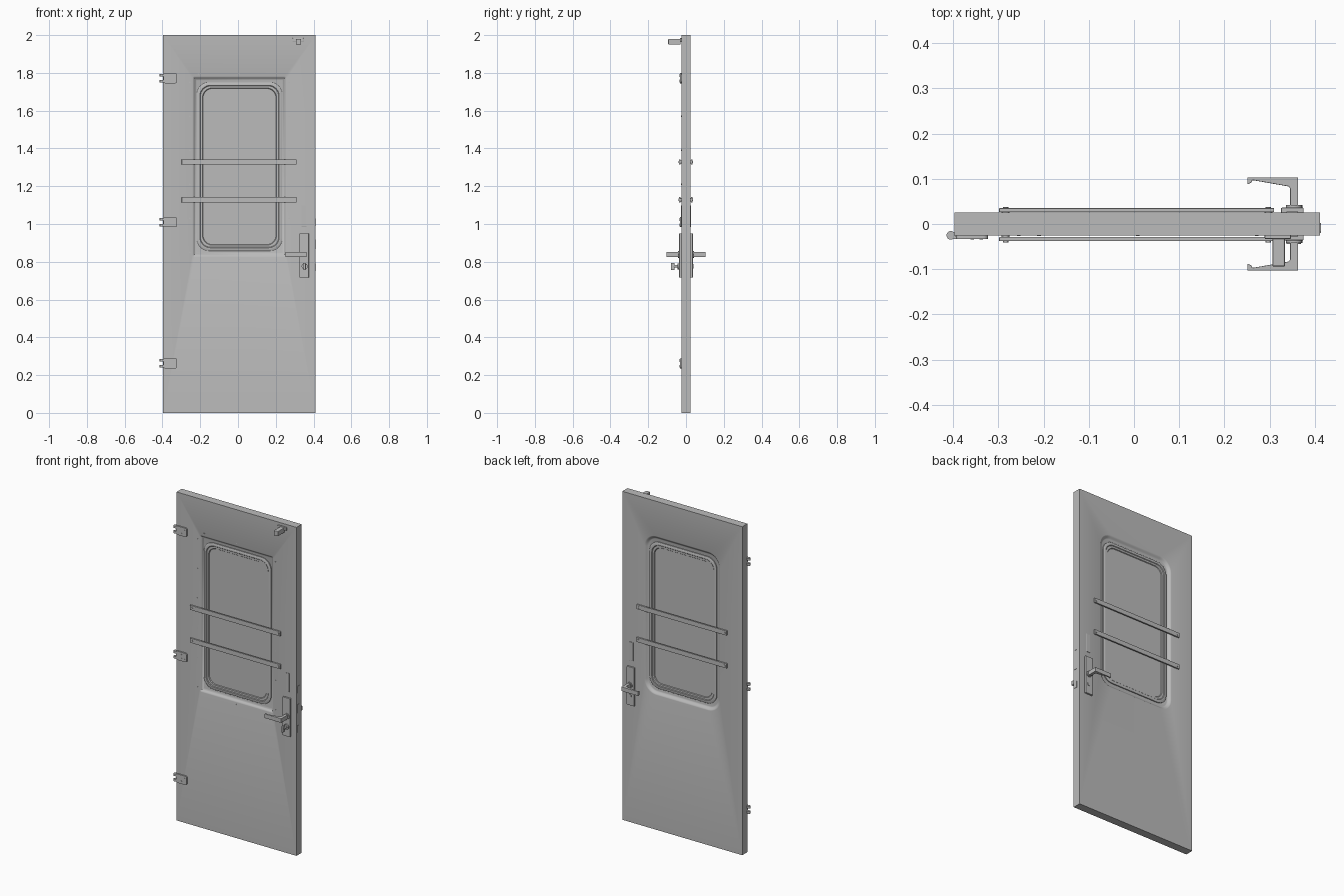
import bpy, bmesh, math
from mathutils import Vector

cube = bpy.data.objects.get("Cube")
if cube:
    bpy.data.objects.remove(cube, do_unlink=True)

# Single flat colour
grey = bpy.data.materials.new("light_grey")
grey.use_nodes = True
grey.diffuse_color = (0.5, 0.5, 0.5, 1)
grey.node_tree.nodes["Principled BSDF"].inputs["Base Color"].default_value = grey.diffuse_color

CX, CZ = 0.008, 1.304    # window centre
FACE = 0.025             # half thickness of the door


def finish(name, bm, smooth=False, bevel=0):
    bmesh.ops.remove_doubles(bm, verts=bm.verts, dist=1e-5)
    bmesh.ops.recalc_face_normals(bm, faces=bm.faces)
    mesh = bpy.data.meshes.new(name)
    bm.to_mesh(mesh)
    bm.free()
    mesh.materials.append(grey)
    ob = bpy.data.objects.new(name, mesh)
    bpy.context.collection.objects.link(ob)
    if bevel:
        mod = ob.modifiers.new("Bevel", "BEVEL")
        mod.width, mod.segments = bevel, 2
    if smooth:
        bpy.ops.object.select_all(action="DESELECT")
        ob.select_set(True)
        bpy.context.view_layer.objects.active = ob
        bpy.ops.object.shade_smooth_by_angle(angle=math.radians(35))
    return ob


def box(name, x, y, z, bevel=0):
    bm = bmesh.new()
    bmesh.ops.create_cube(bm, size=1)
    for v in bm.verts:
        v.co = Vector([(a + b) / 2 + c * (b - a) for (a, b), c in zip((x, y, z), v.co)])
    return finish(name, bm, bevel=bevel)


def cylinder(name, centre, radius, depth, axis="y", sides=20):
    bm = bmesh.new()
    bmesh.ops.create_cone(bm, cap_ends=True, segments=sides, radius1=radius,
                          radius2=radius, depth=depth)
    ob = finish(name, bm, smooth=True)
    ob.location = centre
    if axis == "y":
        ob.rotation_euler.x = math.pi / 2
    return ob


def ring(y, hw, hh, r, cx=CX, cz=CZ, steps=8):
    """Rounded rectangle in the plane of the door."""
    pts = []
    for q, (sx, sz) in enumerate(((1, 1), (-1, 1), (-1, -1), (1, -1))):
        for i in range(steps + 1):
            a = (q + i / steps) * math.pi / 2
            pts.append((cx + sx * (hw - r) + r * math.cos(a), y,
                        cz + sz * (hh - r) + r * math.sin(a)))
    return pts


def loft(name, rings, smooth=True):
    bm = bmesh.new()
    loops = [[bm.verts.new(p) for p in r] for r in rings]
    n = len(loops[0])
    for a, b in zip(loops, loops[1:]):
        for i in range(n):
            j = (i + 1) % n
            bm.faces.new((a[i], a[j], b[j], b[i]))
    bm.faces.new(loops[0])
    bm.faces.new(loops[-1])
    bmesh.ops.remove_doubles(bm, verts=bm.verts, dist=1e-5)
    bmesh.ops.dissolve_degenerate(bm, dist=1e-6, edges=bm.edges)
    return finish(name, bm, smooth)


def prism(name, points, z0, z1):
    """Extrude a plan outline upward."""
    bm = bmesh.new()
    face = bm.faces.new([bm.verts.new((x, y, z0)) for x, y in points])
    top = bmesh.ops.extrude_face_region(bm, geom=[face])["geom"]
    for v in top:
        if isinstance(v, bmesh.types.BMVert):
            v.co.z = z1
    return finish(name, bm, bevel=0.0015)


# Door leaf with a squared pressing in front and a rounded one behind
edge = (0.404, 1.0, 0, 0.0075, 1.0)
FLOOR_F, FLOOR_B = -0.011, 0.011


def pressing(face, floor, hw, hh, radius):
    rings = []
    for i in range(7):
        t = i / 6
        s = t * t * (3 - 2 * t)
        rings.append(ring(face + (floor - face) * s, hw - 0.022 * t, hh - 0.022 * t,
                          max(radius - 0.022 * t, 0)))
    return rings


front = pressing(-FACE, FLOOR_F, 0.249, 0.478, 0.012)
back = pressing(FACE, FLOOR_B, 0.255, 0.484, 0.08)
loft("door_leaf", front[::-1] + [ring(-FACE, *edge), ring(FACE, *edge)] + back)

# Window frame, gasket and pane on both sides
for side, s in (("front", -1), ("back", 1)):
    y = s * 0.011
    loft(side + "_window_frame", [
        ring(y - s * 0.002, 0.226, 0.446, 0.065),
        ring(y + s * 0.006, 0.226, 0.446, 0.065),
        ring(y + s * 0.008, 0.223, 0.443, 0.062),
        ring(y + s * 0.008, 0.210, 0.430, 0.056),
        ring(y + s * 0.005, 0.207, 0.427, 0.055),
        ring(y + s * 0.005, 0.196, 0.416, 0.052),
        ring(y + s * 0.001, 0.193, 0.413, 0.05)])

    # Guard bars with stand-offs and screw heads
    bar_in, bar_out = (0.029, 0.038) if s < 0 else (0.026, 0.035)
    for level, z in (("upper", 1.328), ("lower", 1.128)):
        label = f"{side}_{level}_guard_bar"
        box(label, (-0.298, 0.31), sorted((s * bar_in, s * bar_out)),
            (z - 0.014, z + 0.014), 0.001)
        for x in (-0.284, 0.297):
            cylinder(label + "_standoff", (x, s * 0.027, z), 0.009, 0.008)
            cylinder(label + "_screw", (x, s * (bar_out + 0.001), z), 0.006, 0.003)

    # Long lock plate and small upper plate
    box(side + "_lock_plate", (0.325, 0.375), sorted((s * 0.024, s * 0.036)),
        (0.716, 0.95), 0.002)
    box(side + "_upper_plate", (0.337, 0.363), sorted((s * 0.024, s * 0.0275)),
        (0.985, 1.098), 0.001)

    # Lever handle: plan outline with a returned tip
    lever = [(0.345, 0.034), (0.363, 0.034), (0.363, 0.103), (0.251, 0.103),
             (0.251, 0.088), (0.259, 0.091), (0.262, 0.097), (0.342, 0.083), (0.345, 0.079)]
    prism(side + "_lever_handle", [(x, s * v) for x, v in lever], 0.826, 0.852)
    cylinder(side + "_handle_collar", (0.354, s * 0.038, 0.839), 0.018, 0.008)

# Thumb turn in front, key cylinder behind
cylinder("thumb_turn_collar", (0.353, -0.039, 0.776), 0.016, 0.01)
cylinder("thumb_turn_stem", (0.353, -0.053, 0.776), 0.007, 0.03)
box("thumb_turn_grip", (0.347, 0.359), (-0.08, -0.06), (0.756, 0.794), 0.003)
cylinder("key_cylinder", (0.353, 0.036, 0.776), 0.011, 0.006)

# Hinges: rounded leaf, two knuckles, screws
for name, z in (("top", 1.772), ("middle", 1.01), ("bottom", 0.262)):
    hinge = name + "_hinge"
    loft(hinge + "_leaf", [ring(y, 0.036, 0.027, 0.010, -0.359, z, 5)
                           for y in (-0.024, -0.033)])
    for dz in (-0.016, 0.016):
        box(hinge + "_arm", (-0.406, -0.38), (-0.033, -0.026), (z + dz - 0.007, z + dz + 0.007))
        cylinder(hinge + "_knuckle", (-0.405, -0.025, z + dz), 0.0095, 0.014, "z")
        for x in (-0.358, -0.338):
            cylinder(hinge + "_screw", (x, -0.033, z + dz * 0.7), 0.004, 0.003, sides=10)

# Door stop arm near the top corner
box("stop_base", (0.289, 0.347), (-0.033, -0.024), (1.964, 1.984), 0.002)
box("stop_arm", (0.306, 0.334), (-0.094, -0.028), (1.95, 1.98), 0.003)

# Latch and dead bolt plates on the closing edge
box("latch_bolt", (0.40, 0.4135), (-0.02, 0.0), (0.868, 0.918))
box("dead_bolt", (0.40, 0.4135), (-0.018, 0.002), (0.75, 0.79))
box("upper_bolt", (0.40, 0.4135), (-0.018, 0.0), (0.99, 1.03))

# Small screws round the front pressing
spots = [(x, 1.75 - 0.18 * i) for x in (-0.255, 0.271) for i in range(6)]
for x, z in spots + [(CX, 1.795), (-0.21, 1.795), (CX, 0.812)]:
    cylinder("pressing_screw", (x, -0.025, z), 0.004, 0.004, sides=8)
